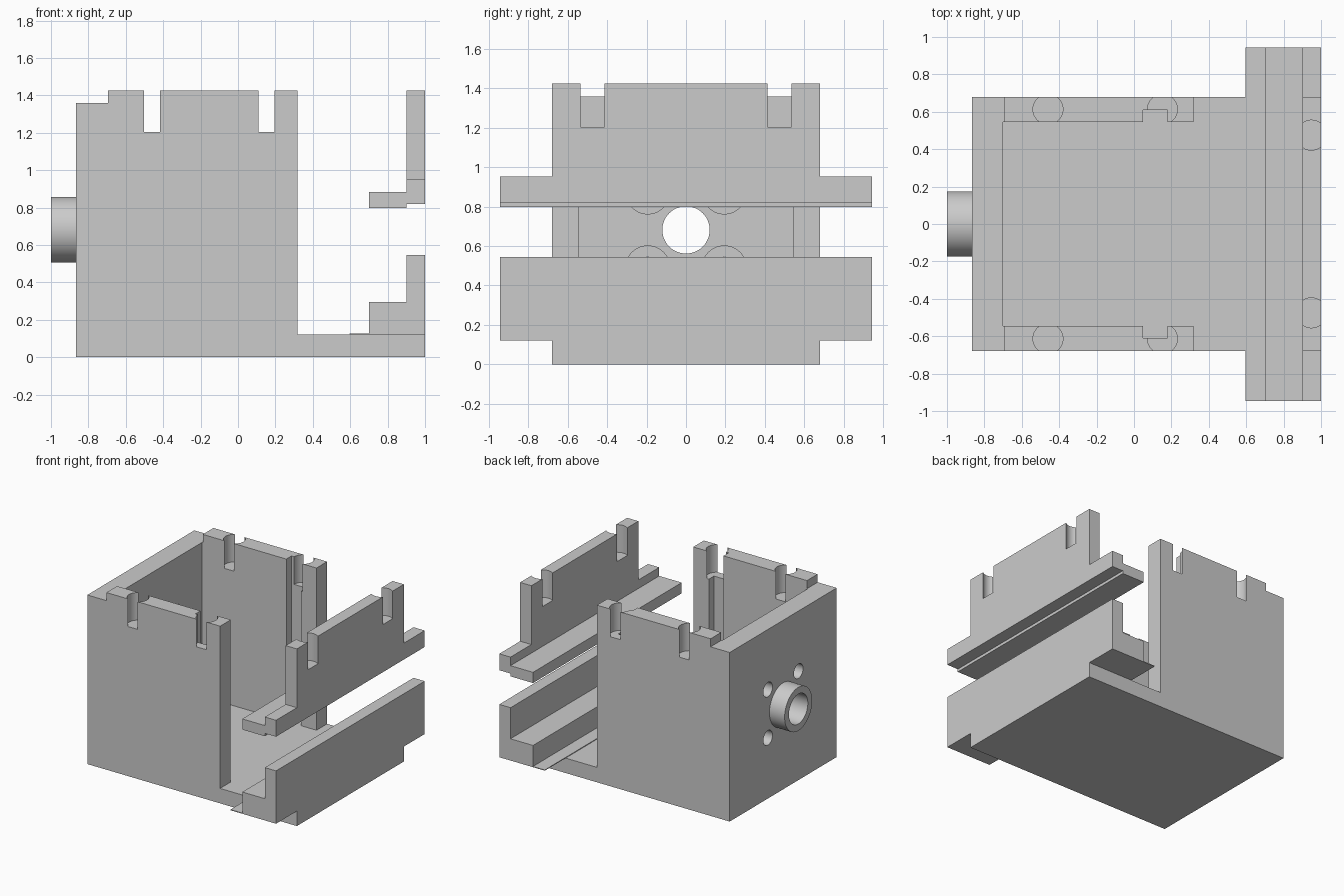
import bpy, bmesh, math
from mathutils import Matrix, Vector

if "Cube" in bpy.data.objects:
    bpy.data.objects.remove(bpy.data.objects["Cube"])

grey = bpy.data.materials.new("plain grey")
grey.diffuse_color = (0.6, 0.6, 0.6, 1)
grey.use_nodes = True
grey.node_tree.nodes["Principled BSDF"].inputs["Base Color"].default_value = grey.diffuse_color


def finish(bm, name):
    bmesh.ops.recalc_face_normals(bm, faces=bm.faces)
    me = bpy.data.meshes.new(name)
    bm.to_mesh(me)
    bm.free()
    me.materials.append(grey)
    ob = bpy.data.objects.new(name, me)
    bpy.context.collection.objects.link(ob)
    return ob


def prism(name, profile, half_width):
    """Extrude an x-z profile symmetrically along y."""
    bm = bmesh.new()
    face = bm.faces.new([bm.verts.new((x, -half_width, z)) for x, z in profile])
    ext = bmesh.ops.extrude_face_region(bm, geom=[face])["geom"]
    verts = [v for v in ext if isinstance(v, bmesh.types.BMVert)]
    bmesh.ops.translate(bm, verts=verts, vec=(0, 2 * half_width, 0))
    return finish(bm, name)


def box(name, x, y, z):
    bm = bmesh.new()
    bmesh.ops.create_cube(bm, size=1)
    for v in bm.verts:
        v.co = Vector([(a + b) / 2 + c * (b - a) for (a, b), c in zip((x, y, z), v.co)])
    return finish(bm, name)


def cylinder(name, r, start, end):
    """Cylinder between two points."""
    a, b = Vector(start), Vector(end)
    rot = (b - a).to_track_quat('Z', 'Y').to_matrix().to_4x4()
    bm = bmesh.new()
    bmesh.ops.create_cone(bm, cap_ends=True, segments=64, radius1=r, radius2=r,
                          depth=(b - a).length, matrix=Matrix.Translation((a + b) / 2) @ rot)
    return finish(bm, name)


def cut(target, cutter):
    mod = target.modifiers.new("cut", 'BOOLEAN')
    mod.operation, mod.solver, mod.object = 'DIFFERENCE', 'EXACT', cutter
    bpy.context.view_layer.objects.active = target
    bpy.ops.object.modifier_apply(modifier=mod.name)
    bpy.data.objects.remove(cutter)


TOP, FLOOR, HW, IW = 1.425, 0.12, 0.68, 0.545
BORE_Z = 0.682

# Housing: base, back wall and side walls in one solid
housing = prism("housing", [(-0.865, 0), (1, 0), (1, FLOOR), (0.317, FLOOR), (0.317, TOP),
                            (-0.695, TOP), (-0.695, 1.36), (-0.865, 1.36)], HW)
cut(housing, box("cavity", (-0.70, 0.5), (-IW, IW), (FLOOR, 2)))

# Side wall grooves and vertical screw holes
for s in (-1, 1):
    cut(housing, box("groove", (0.048, 0.178), sorted((s * 0.5, s * 0.61)), (FLOOR, 2)))
    for x in (-0.46, 0.152):
        cut(housing, cylinder("screw_hole", 0.08, (x, s * 0.613, 1.203), (x, s * 0.613, 2)))

# Back wall bore and counterbored mounting holes
cut(housing, cylinder("bore", 0.12, (-1.2, 0, BORE_Z), (-0.5, 0, BORE_Z)))
for sy in (-1, 1):
    for sz in (-1, 1):
        y, z = sy * 0.194, BORE_Z + sz * 0.194
        cut(housing, cylinder("mount_hole", 0.058, (-1.2, y, z), (-0.5, y, z)))
        cut(housing, cylinder("counterbore", 0.113, (-0.78, y, z), (-0.5, y, z)))

# Round collar on the back wall
collar = cylinder("collar", 0.175, (-1, 0, BORE_Z), (-0.865, 0, BORE_Z))
cut(collar, cylinder("collar_bore", 0.12, (-1.2, 0, BORE_Z), (-0.5, 0, BORE_Z)))

# Lower stepped rail with its thin lip
lower = prism("lower_rail", [(0.595, FLOOR), (1, FLOOR), (1, 0.545), (0.9, 0.545), (0.9, 0.295),
                             (0.7, 0.295), (0.7, 0.126), (0.595, 0.126)], 0.945)

# Upper stepped rail and front panel with screw slots
upper = prism("upper_rail", [(0.7, 0.797), (0.9, 0.797), (0.9, 0.82), (1, 0.82), (1, 0.952),
                             (0.9, 0.952), (0.9, 0.883), (0.7, 0.883)], 0.945)
panel = box("front_panel", (0.9, 1), (-HW, HW), (0.952, TOP))
for s in (-1, 1):
    cut(panel, cylinder("panel_slot", 0.08, (0.948, s * 0.475, 1.203), (0.948, s * 0.475, 2)))

# Smooth the round surfaces, keep corners sharp
for ob in (housing, collar, lower, upper, panel):
    bpy.ops.object.select_all(action='DESELECT')
    ob.select_set(True)
    bpy.context.view_layer.objects.active = ob
    bpy.ops.object.shade_smooth_by_angle(angle=math.radians(30))
